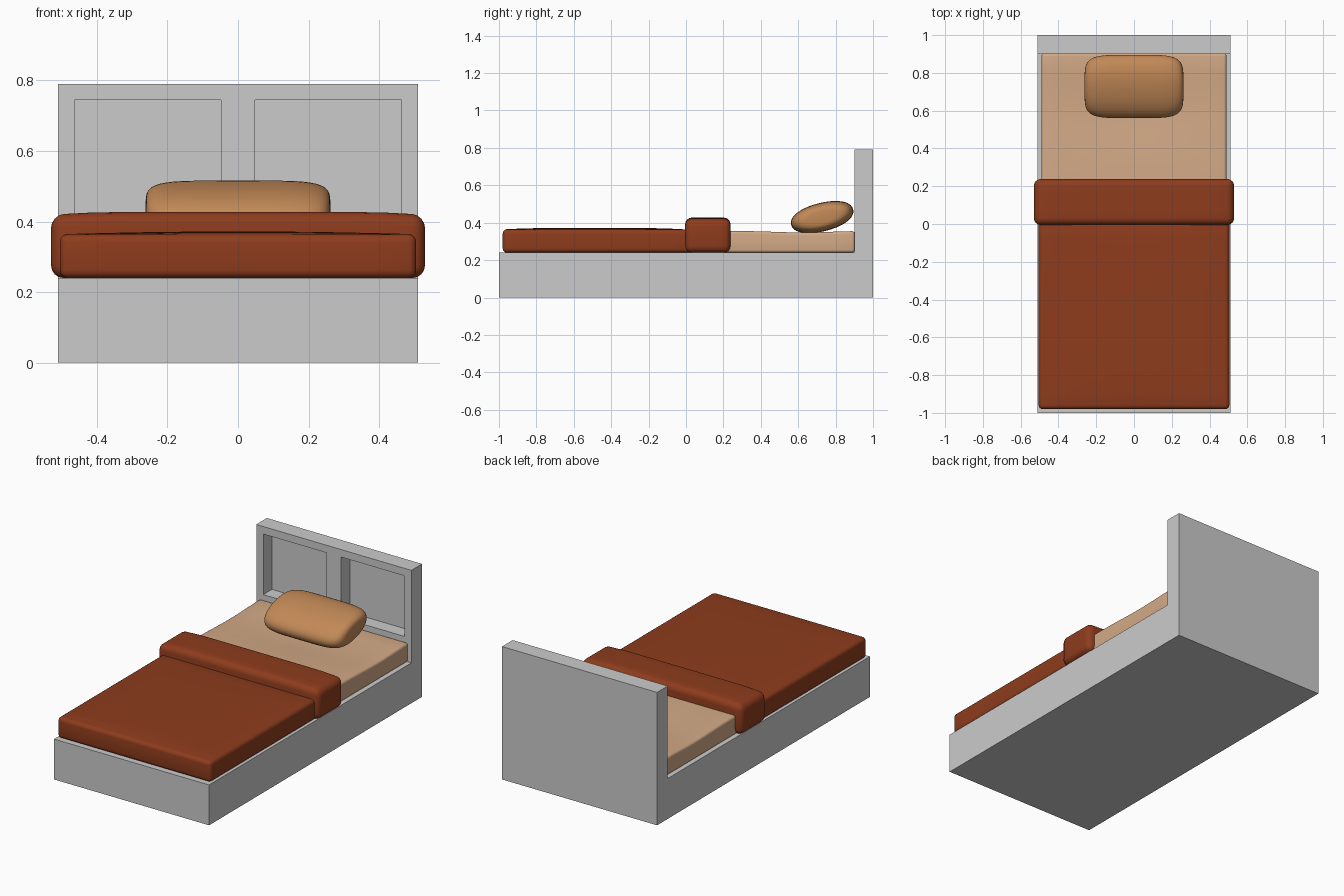
import bpy, bmesh
from math import sin, cos, pi, radians, exp, copysign
from mathutils import Vector

if "Cube" in bpy.data.objects:
    bpy.data.objects.remove(bpy.data.objects["Cube"])


def finish(name, bm, color=None, smooth=False):
    bmesh.ops.recalc_face_normals(bm, faces=bm.faces[:])
    mesh = bpy.data.meshes.new(name)
    bm.to_mesh(mesh)
    bm.free()
    ob = bpy.data.objects.new(name, mesh)
    bpy.context.collection.objects.link(ob)
    if color:
        mat = bpy.data.materials.new(name + "_fabric")
        mat.diffuse_color = (*color, 1)
        mat.use_nodes = True
        mat.node_tree.nodes["Principled BSDF"].inputs["Base Color"].default_value = mat.diffuse_color
        mesh.materials.append(mat)
    if smooth:
        for p in mesh.polygons:
            p.use_smooth = True
    return ob


def box_bm(lo, hi):
    bm = bmesh.new()
    bmesh.ops.create_cube(bm, size=1)
    lo, hi = Vector(lo), Vector(hi)
    for v in bm.verts:
        v.co = Vector(((lo[i] + hi[i]) / 2 + v.co[i] * (hi[i] - lo[i]) for i in range(3)))
    return bm


def soft_box(name, lo, hi, radius, color, lift=None, cuts=(8, 12)):
    """Rounded cloth slab; lift(x, y) moves its upper half up or down."""
    bm = box_bm(lo, hi)
    bmesh.ops.bevel(bm, geom=bm.edges[:], offset=radius, segments=4,
                    profile=0.5, affect='EDGES', clamp_overlap=True)
    for axis in (0, 1):
        a, b = lo[axis] + radius, hi[axis] - radius
        no = Vector((1 - axis, axis, 0))
        for i in range(1, cuts[axis]):
            bmesh.ops.bisect_plane(bm, geom=bm.verts[:] + bm.edges[:] + bm.faces[:],
                                   plane_co=no * (a + (b - a) * i / cuts[axis]), plane_no=no)
    if lift:
        mid = (lo[2] + hi[2]) / 2
        for v in bm.verts:
            if v.co.z > mid:
                v.co.z += lift(v.co.x, v.co.y)
    return finish(name, bm, color, True)


RUST = (0.27, 0.045, 0.012)
SHEET = (0.65, 0.40, 0.24)
PILLOW = (0.54, 0.25, 0.095)

# Frame base
finish("bed_base", box_bm((-0.51, -1, 0), (0.51, 0.9, 0.24)))

# Headboard with two recessed panels
head = finish("headboard", box_bm((-0.51, 0.9, 0), (0.51, 1, 0.79)))
for side in (-1, 1):
    x0, x1 = sorted((side * 0.048, side * 0.464))
    cutter = finish("panel_cutter", box_bm((x0, 0.85, 0.385), (x1, 0.982, 0.745)))
    cutter.hide_render = True
    cutter.hide_viewport = True
    mod = head.modifiers.new("panel", 'BOOLEAN')
    mod.operation = 'DIFFERENCE'
    mod.solver = 'EXACT'
    mod.object = cutter


# Mattress, sagging under the pillow
def sag(x, y):
    along = exp(-((y - 0.62) / 0.2) ** 2)
    return -0.008 * along - 0.012 * along * exp(-(x / 0.28) ** 2)


soft_box("mattress", (-0.49, -0.96, 0.24), (0.49, 0.903, 0.356), 0.015, SHEET, sag, (12, 24))


# Blanket and its folded edge
def crown(x, y):
    return 0.008 * (1 - (x / 0.505) ** 2) * (1 - ((y + 0.49) / 0.49) ** 4)


soft_box("blanket", (-0.505, -0.98, 0.24), (0.505, 0.02, 0.364), 0.022, RUST, crown)
soft_box("blanket_fold", (-0.53, -0.005, 0.24), (0.53, 0.238, 0.427), 0.036, RUST,
         lambda x, y: -0.010 * (abs(x) / 0.53) ** 8, (12, 4))

# Pillow: boxy-ended ellipsoid tilted against the headboard
bm = bmesh.new()
bmesh.ops.create_uvsphere(bm, u_segments=40, v_segments=28, radius=1)
tilt = radians(14)


def power(value, e):
    return copysign(abs(value) ** e, value)


for v in bm.verts:
    t = Vector((v.co.x, v.co.y, 0)).length
    ux, uy = (v.co.x / t, v.co.y / t) if t > 1e-5 else (0, 0)
    ring = t ** 0.4
    x = 0.262 * power(v.co.z, 0.4)
    y = 0.171 * ring * power(ux, 0.93)
    z = 0.076 * ring * power(uy, 0.93)
    v.co = (x, 0.728 + y * cos(tilt) - z * sin(tilt), 0.430 + y * sin(tilt) + z * cos(tilt))
finish("pillow", bm, PILLOW, True)
